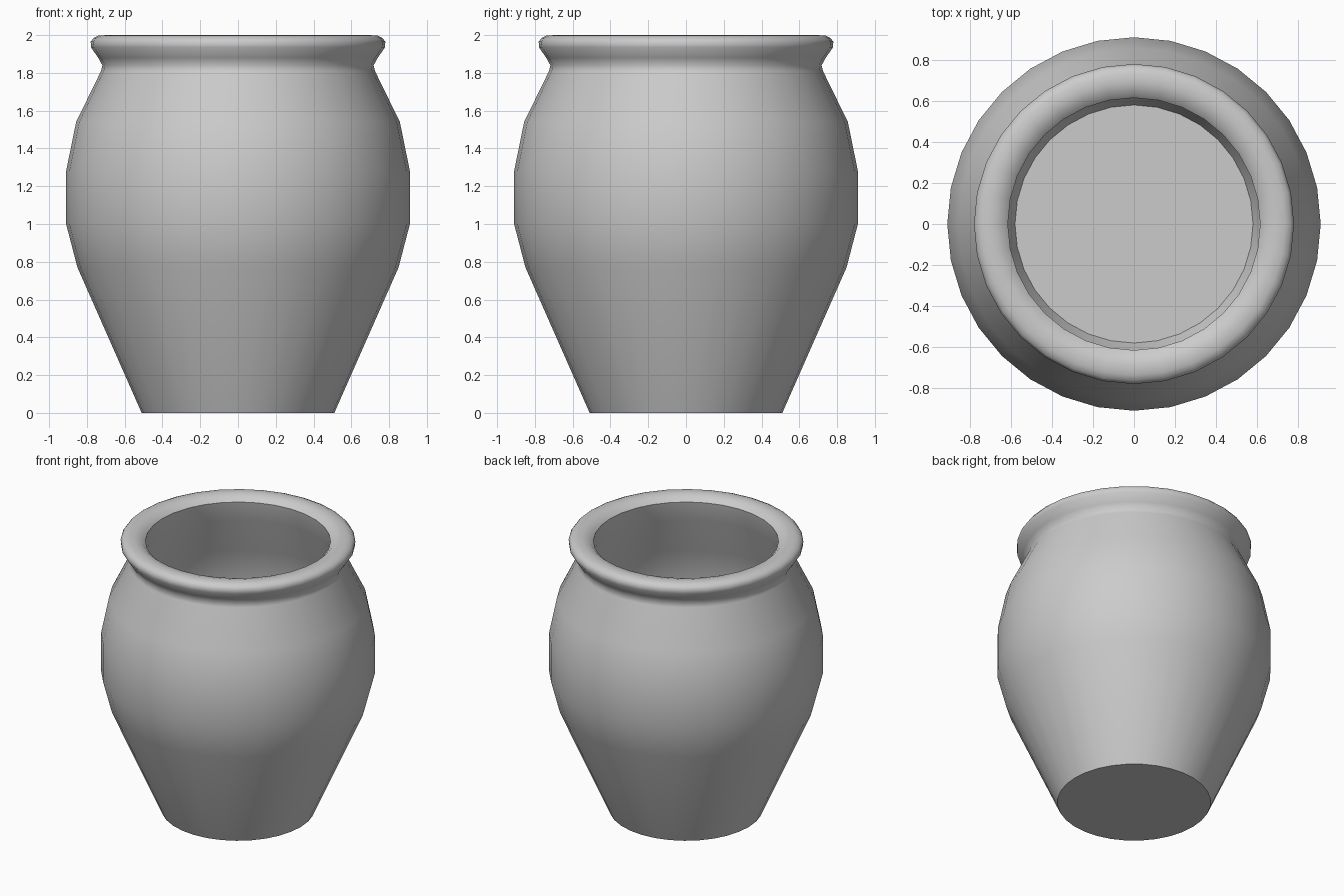
import bpy, bmesh, math

if "Cube" in bpy.data.objects:
    bpy.data.objects.remove(bpy.data.objects["Cube"])

SIDES = 32

# Half profile (radius, height): base, outer wall, neck, rolled rim, inner wall, floor
profile = [
    (0, 0), (0.51, 0), (0.85, 0.77), (0.91, 1.0), (0.91, 1.28), (0.857, 1.54),
    (0.725, 1.81), (0.718, 1.84), (0.74, 1.88), (0.778, 1.935), (0.78, 1.965),
    (0.765, 1.985), (0.737, 1.998), (0.69, 2.0), (0.645, 1.988), (0.615, 1.96),
    (0.64, 1.82), (0.775, 1.53), (0.83, 1.28), (0.83, 1.0), (0.775, 0.77),
    (0.58, 0.3), (0, 0.3),
]


def lathe(name, points, sides):
    """Revolve a closed-on-axis profile around z into a polygon mesh."""
    bm = bmesh.new()
    rings = []
    for r, z in points:
        if r == 0:
            continue
        rings.append([bm.verts.new((r * math.cos(2 * math.pi * i / sides),
                                    r * math.sin(2 * math.pi * i / sides), z))
                      for i in range(sides)])
    for a, b in zip(rings, rings[1:]):
        for i in range(sides):
            j = (i + 1) % sides
            bm.faces.new((a[i], a[j], b[j], b[i]))
    # flat underside and inside floor
    bm.faces.new(list(reversed(rings[0])))
    bm.faces.new(rings[-1])
    bmesh.ops.recalc_face_normals(bm, faces=bm.faces)
    mesh = bpy.data.meshes.new(name)
    bm.to_mesh(mesh)
    bm.free()
    obj = bpy.data.objects.new(name, mesh)
    bpy.context.collection.objects.link(obj)
    return obj


# Pot: one hollow turned body
pot = lathe("clay_pot", profile, SIDES)
bpy.context.view_layer.objects.active = pot
pot.select_set(True)
bpy.ops.object.shade_smooth_by_angle(angle=math.radians(52))
